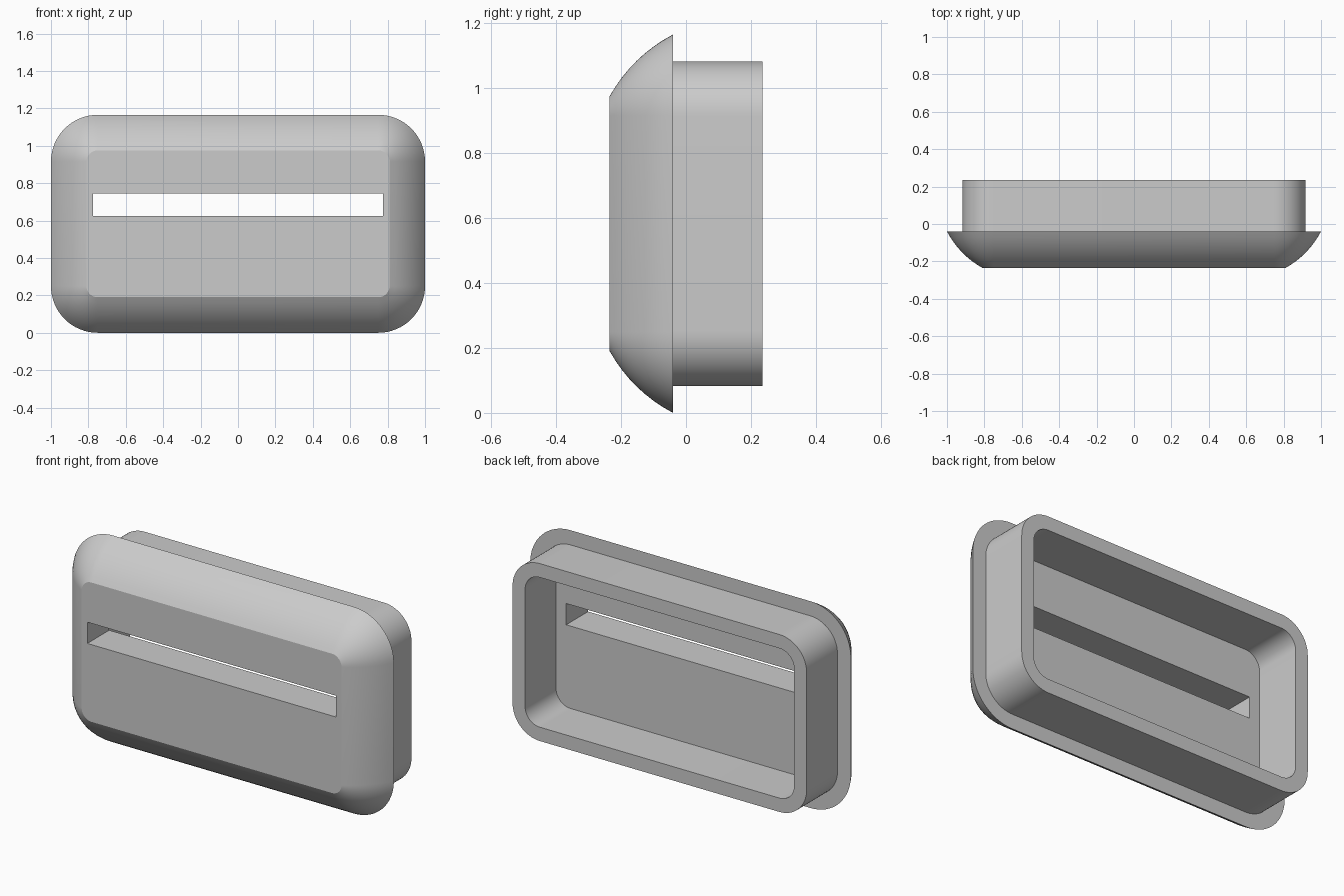
import bpy, bmesh, math
from mathutils import Vector

cube = bpy.data.objects.get("Cube")
if cube:
    bpy.data.objects.remove(cube, do_unlink=True)

MID_Z = 0.5825
CORNER_STEPS = 16

grey = bpy.data.materials.new("light grey")
grey.use_nodes = True
colour = (0.6, 0.6, 0.6, 1)
grey.diffuse_color = colour
grey.node_tree.nodes["Principled BSDF"].inputs["Base Color"].default_value = colour


def ring(bm, half_x, half_z, radius, y):
    """Rounded rectangle of vertices facing the front."""
    verts = []
    for corner, (sx, sz) in enumerate(((1, 1), (-1, 1), (-1, -1), (1, -1))):
        for i in range(CORNER_STEPS + 1):
            a = math.pi / 2 * (corner + i / CORNER_STEPS)
            x = sx * (half_x - radius) + radius * math.cos(a)
            z = sz * (half_z - radius) + radius * math.sin(a)
            verts.append(bm.verts.new((x, y, MID_Z + z)))
    return verts


def bridge(bm, a, b):
    for i in range(len(a)):
        j = (i + 1) % len(a)
        bm.faces.new((a[i], a[j], b[j], b[i]))


def finish(bm, name):
    bmesh.ops.recalc_face_normals(bm, faces=bm.faces)
    mesh = bpy.data.meshes.new(name)
    bm.to_mesh(mesh)
    bm.free()
    mesh.materials.append(grey)
    obj = bpy.data.objects.new(name, mesh)
    bpy.context.collection.objects.link(obj)
    return obj


def activate(obj):
    bpy.ops.object.select_all(action='DESELECT')
    obj.select_set(True)
    bpy.context.view_layer.objects.active = obj


# Faceplate: rounded plate with a shallow convex bevel
BACK_Y, FRONT_Y, INSET, BULGE, STEPS = -0.04, -0.235, 0.19, 0.02, 8
bm = bmesh.new()
rings = []
start, end = Vector((0, BACK_Y)), Vector((INSET, FRONT_Y))
outward = Vector((-1, -1)).normalized()
for i in range(STEPS + 1):
    t = i / STEPS
    p = start.lerp(end, t) + outward * BULGE * 4 * t * (1 - t)
    rings.append(ring(bm, 1 - p.x, MID_Z - p.x, 0.25 - p.x, p.y))
for a, b in zip(rings, rings[1:]):
    bridge(bm, a, b)
bm.faces.new(rings[0])
bm.faces.new(rings[-1])
plate = finish(bm, "faceplate")

# Slot through the faceplate
bm = bmesh.new()
bmesh.ops.create_cube(bm, size=1)
bmesh.ops.scale(bm, vec=(1.55, 0.6, 0.12), verts=bm.verts)
bmesh.ops.translate(bm, vec=(0, -0.14, 0.685), verts=bm.verts)
cutter = finish(bm, "slot_cutter")
cutter.hide_render = True
cut = plate.modifiers.new("slot", 'BOOLEAN')
cut.operation = 'DIFFERENCE'
cut.solver = 'EXACT'
cut.object = cutter
activate(plate)
bpy.ops.object.modifier_apply(modifier=cut.name)
bpy.data.objects.remove(cutter, do_unlink=True)

# Collar: open rounded wall behind the faceplate
WALL, REAR_Y = 0.078, 0.235
bm = bmesh.new()
outer = [ring(bm, 0.917, 0.5, 0.17, y) for y in (BACK_Y, REAR_Y)]
inner = [ring(bm, 0.917 - WALL, 0.5 - WALL, 0.17 - WALL, y) for y in (REAR_Y, BACK_Y)]
loops = outer + inner
for a, b in zip(loops, loops[1:]):
    bridge(bm, a, b)
collar = finish(bm, "rear_collar")

for obj in (plate, collar):
    activate(obj)
    bpy.ops.object.shade_smooth_by_angle(angle=math.radians(25))
